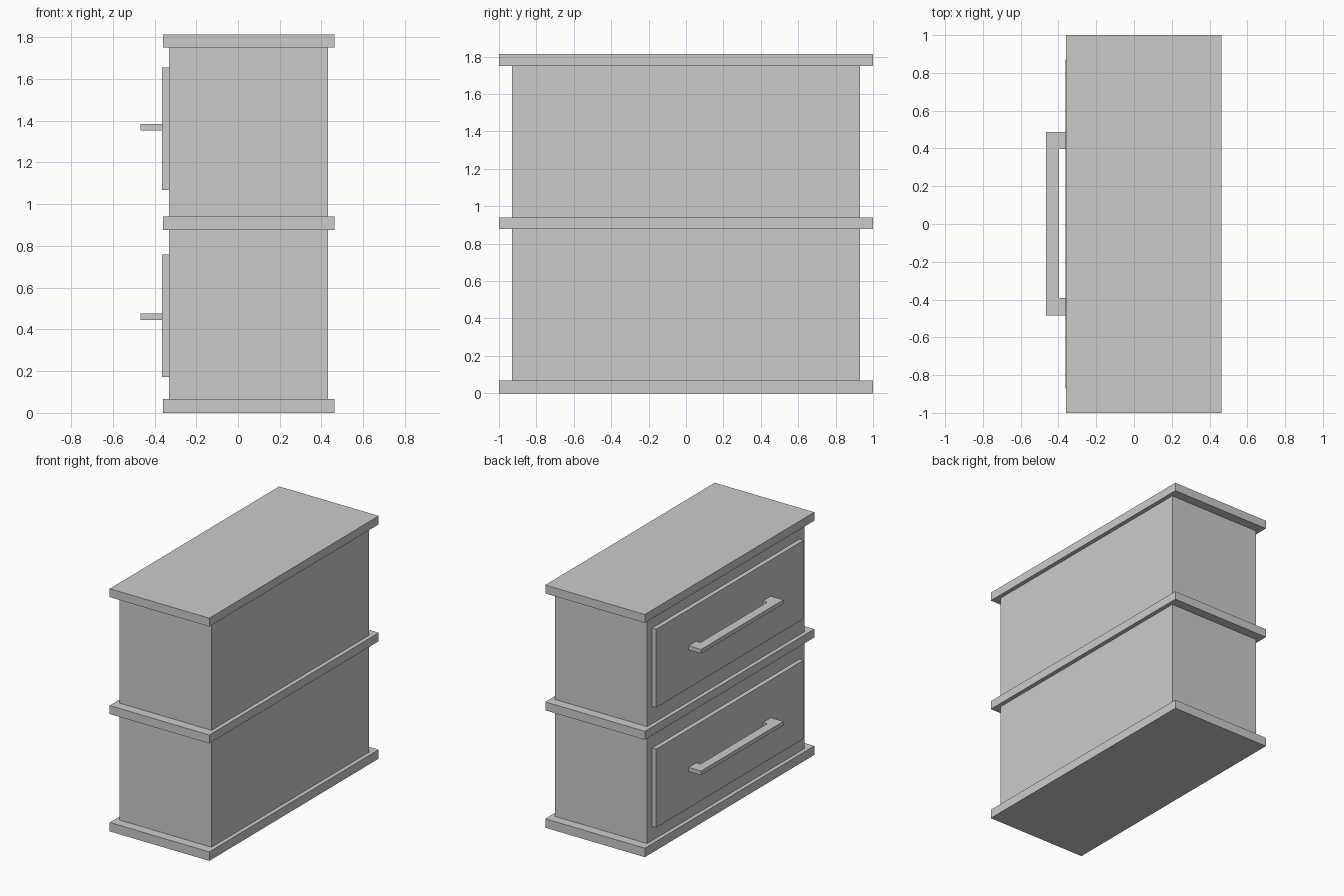
import bpy, bmesh

if "Cube" in bpy.data.objects:
    bpy.data.objects.remove(bpy.data.objects["Cube"])


def prism(name, outline, z0, z1):
    """Extrude a flat xy outline from z0 up to z1."""
    bm = bmesh.new()
    face = bm.faces.new([bm.verts.new((x, y, z0)) for x, y in outline])
    top = bmesh.ops.extrude_face_region(bm, geom=[face])["geom"]
    for v in top:
        if isinstance(v, bmesh.types.BMVert):
            v.co.z = z1
    bmesh.ops.recalc_face_normals(bm, faces=bm.faces)
    mesh = bpy.data.meshes.new(name)
    bm.to_mesh(mesh)
    bm.free()
    ob = bpy.data.objects.new(name, mesh)
    bpy.context.collection.objects.link(ob)
    return ob


def box(name, x0, x1, half_y, z0, z1):
    return prism(name, [(x0, -half_y), (x1, -half_y), (x1, half_y), (x0, half_y)], z0, z1)


# Overhanging slabs: base, middle shelf and top
for name, z0, z1 in (("base_slab", 0, 0.067), ("middle_slab", 0.877, 0.94),
                     ("top_slab", 1.75, 1.813)):
    box(name, -0.36, 0.463, 1.0, z0, z1)

# U-shaped handle outline seen from above, legs reaching the drawer front
handle = [(-0.361, -0.484), (-0.466, -0.484), (-0.466, 0.487), (-0.361, 0.487),
          (-0.361, 0.397), (-0.398, 0.397), (-0.398, -0.392), (-0.361, -0.392)]

# Each tier: cabinet case, raised drawer front and handle
for tier, case, front, grip in (
        ("lower", (0.067, 0.877), (0.172, 0.758), (0.445, 0.476)),
        ("upper", (0.94, 1.75), (1.068, 1.654), (1.353, 1.384))):
    box(tier + "_case", -0.33, 0.432, 0.93, *case)
    box(tier + "_drawer_front", -0.363, -0.33, 0.87, *front)
    prism(tier + "_handle", handle, *grip)
